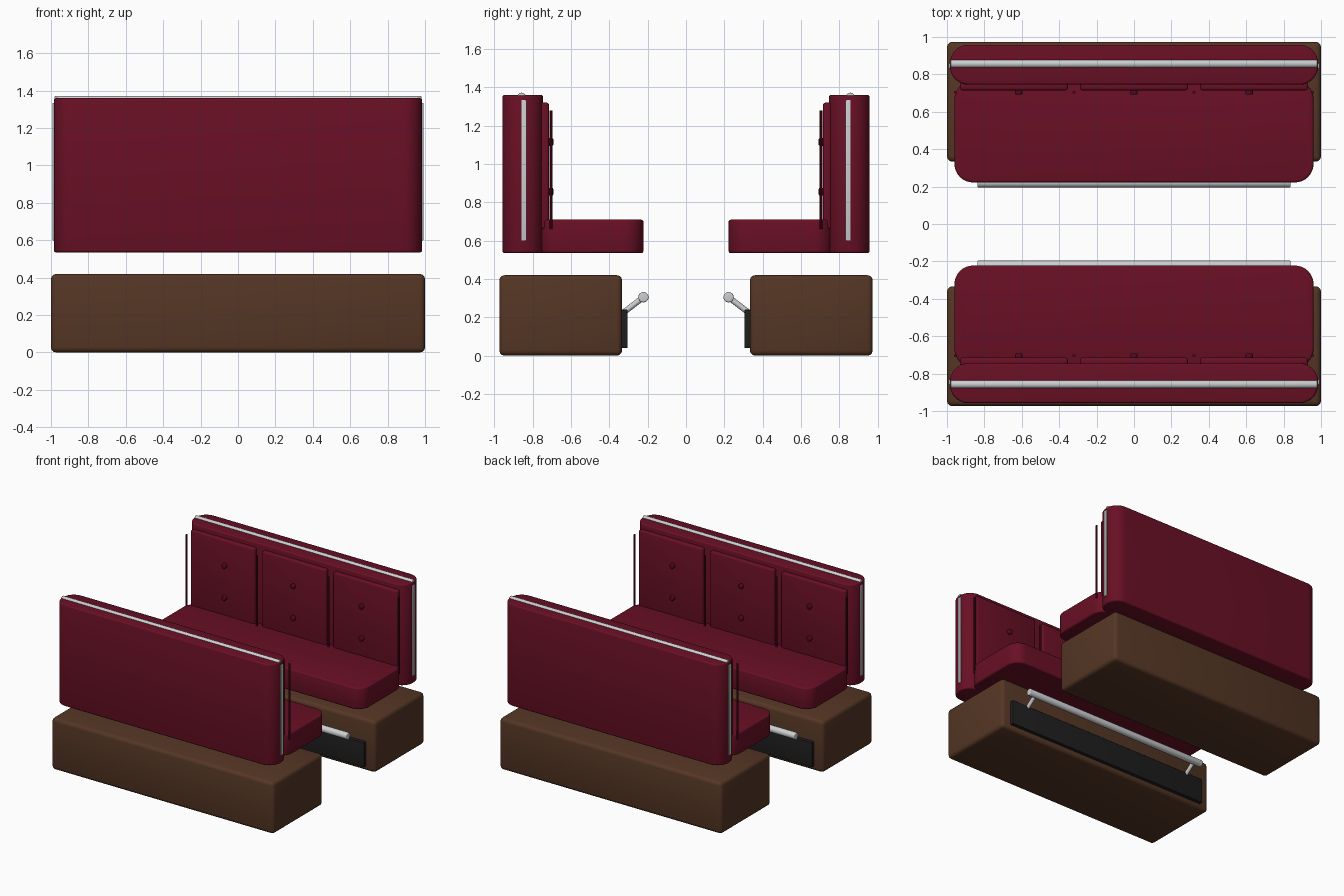
import bpy, bmesh, math
from mathutils import Vector, Matrix

cube = bpy.data.objects.get("Cube")
if cube:
    bpy.data.objects.remove(cube, do_unlink=True)


def material(name, rgb):
    m = bpy.data.materials.new(name)
    m.use_nodes = True
    m.diffuse_color = (*rgb, 1)
    m.node_tree.nodes["Principled BSDF"].inputs["Base Color"].default_value = (*rgb, 1)
    return m


RED = material("burgundy vinyl", (0.14, 0.005, 0.018))
DARK = material("dark burgundy trim", (0.09, 0.003, 0.012))
WOOD = material("brown wood", (0.09, 0.037, 0.018))
BLACK = material("black rubber", (0.013, 0.013, 0.013))
CHROME = material("polished metal", (0.6, 0.61, 0.62))

# Each part is built for the rear bench, then repeated turned half way round
TURNS = (("rear", Matrix.Identity(4)), ("front", Matrix.Rotation(math.pi, 4, "Z")))


def finish(bm, name, mat):
    mesh = bpy.data.meshes.new(name)
    bm.to_mesh(mesh)
    bm.free()
    mesh.materials.append(mat)
    for side, turn in TURNS:
        ob = bpy.data.objects.new(f"{side}_{name}", mesh.copy())
        ob.data.transform(turn)
        bpy.context.collection.objects.link(ob)
        bpy.ops.object.select_all(action="DESELECT")
        ob.select_set(True)
        bpy.context.view_layer.objects.active = ob
        bpy.ops.object.shade_smooth_by_angle(angle=math.radians(35))


def box(name, mat, x, y, z, corner=0, edge=0, corner_axis=2):
    """Box from ranges; corner rounds edges along one axis, edge rounds the rest."""
    bm = bmesh.new()
    bmesh.ops.create_cube(bm, size=1)
    for v in bm.verts:
        for i, (lo, hi) in enumerate((x, y, z)):
            v.co[i] = lo if v.co[i] < 0 else hi
    if corner:
        along = [e for e in bm.edges
                 if abs((e.verts[0].co - e.verts[1].co).normalized()[corner_axis]) > 0.9]
        bmesh.ops.bevel(bm, geom=along, offset=corner, segments=8, profile=0.5, affect="EDGES")
    if edge:
        sharp = [e for e in bm.edges if e.calc_face_angle(0) > 1]
        bmesh.ops.bevel(bm, geom=sharp, offset=edge, segments=3, profile=0.5, affect="EDGES")
    finish(bm, name, mat)


def rod(name, mat, a, b, radius, sides=20, edge=0):
    a, b = Vector(a), Vector(b)
    bm = bmesh.new()
    turn = (b - a).to_track_quat("Z", "Y").to_matrix().to_4x4()
    bmesh.ops.create_cone(bm, cap_ends=True, segments=sides, radius1=radius, radius2=radius,
                          depth=(b - a).length, matrix=Matrix.Translation((a + b) / 2) @ turn)
    if edge:
        rims = [e for e in bm.edges if e.calc_face_angle(0) > 1]
        bmesh.ops.bevel(bm, geom=rims, offset=edge, segments=3, profile=0.5, affect="EDGES")
    finish(bm, name, mat)


# Plinth, kick plate and foot rail
box("plinth", WOOD, (-1, 1), (0.333, 0.974), (0, 0.42), edge=0.028)
box("kick_plate", BLACK, (-0.92, 0.92), (0.305, 0.34), (0.04, 0.24), edge=0.004)
rod("foot_rail", CHROME, (-0.837, 0.222, 0.305), (0.837, 0.222, 0.305), 0.027, edge=0.006)
for label, sx in (("right", -1), ("left", 1)):
    rod(f"{label}_rail_bracket", CHROME, (sx * 0.77, 0.32, 0.23), (sx * 0.77, 0.222, 0.305), 0.015)

# Seat and backrest
box("seat", RED, (-0.96, 0.96), (0.222, 0.767), (0.535, 0.71), corner=0.1, edge=0.012)
box("backrest", RED, (-0.985, 0.985), (0.745, 0.958), (0.535, 1.36), corner=0.1, edge=0.012)

# Three buttoned back panels
for label, cx in (("right", -0.642), ("middle", 0), ("left", 0.642)):
    box(f"{label}_back_panel", RED, (cx - 0.288, cx + 0.288), (0.714, 0.76), (0.66, 1.32),
        edge=0.014)
    bx = cx * 0.96
    for row, z in (("lower", 0.855), ("upper", 1.115)):
        rod(f"{label}_{row}_button", DARK, (bx, 0.72, z), (bx, 0.692, z), 0.02, edge=0.006)

# Upright piping between and beside the panels
for i, x in enumerate((-0.955, -0.321, 0.321, 0.955)):
    rod(f"piping_{i + 1}", DARK, (x, 0.704, 0.66), (x, 0.704, 1.28), 0.008, sides=10)

# Metal trim on the top and ends of the backrest
rod("top_trim", CHROME, (-0.98, 0.857, 1.35), (0.98, 0.857, 1.35), 0.022, edge=0.004)
for label, sx in (("right", -1), ("left", 1)):
    box(f"{label}_end_trim", CHROME, sorted((sx * 0.975, sx * 0.993)), (0.831, 0.859),
        (0.6, 1.335), edge=0.003)
